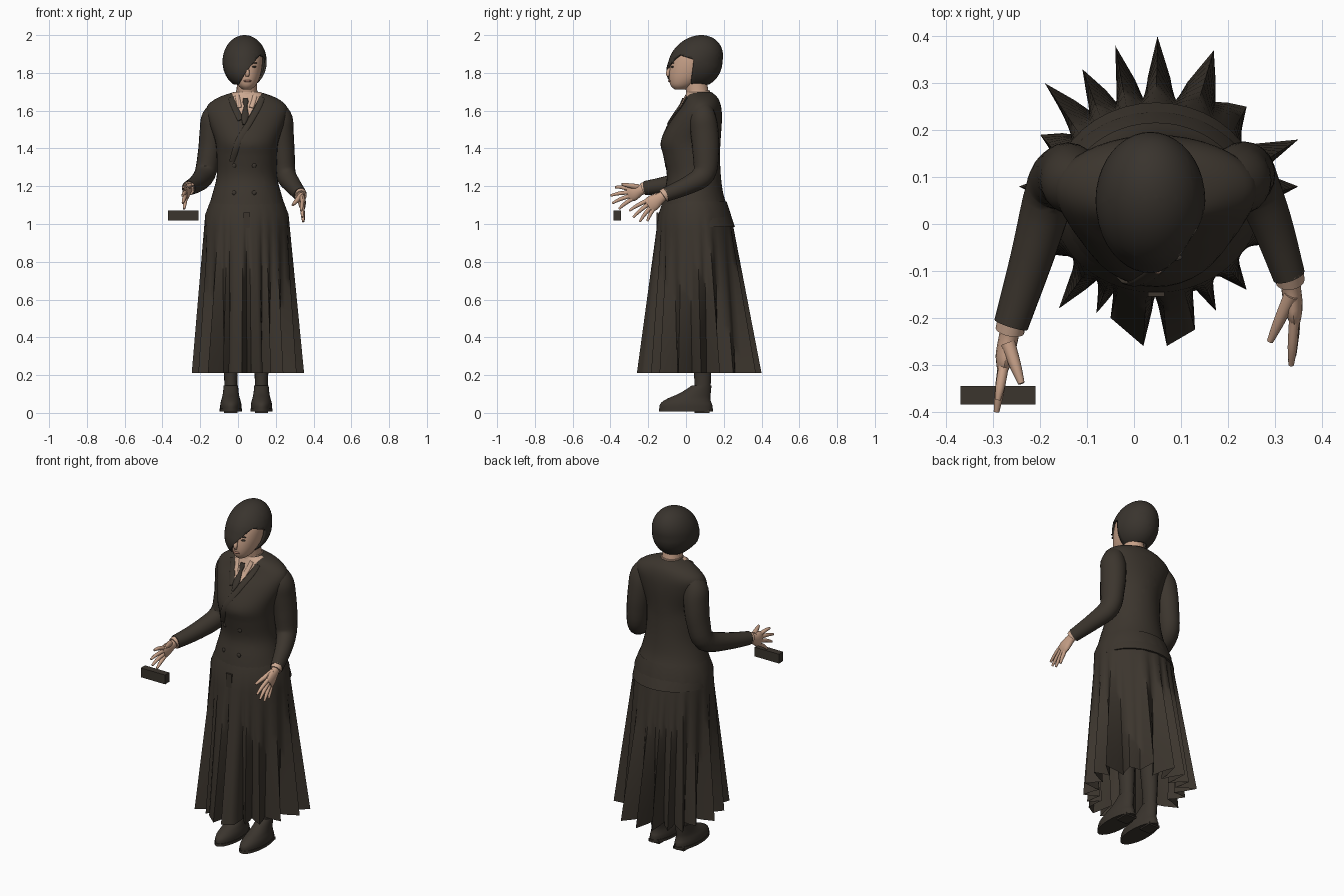
import bpy, bmesh, math
from mathutils import Vector
from mathutils.bvhtree import BVHTree

if "Cube" in bpy.data.objects:
    bpy.data.objects.remove(bpy.data.objects["Cube"])


def material(name, rgb):
    mat = bpy.data.materials.new(name)
    mat.use_nodes = True
    mat.diffuse_color = (*rgb, 1)
    mat.node_tree.nodes["Principled BSDF"].inputs["Base Color"].default_value = (*rgb, 1)
    return mat


cloth = material("dark_cloth", (0.045, 0.036, 0.027))
dark_hair = material("dark_hair", (0.041, 0.034, 0.027))
leather = material("dark_leather", (0.043, 0.035, 0.027))
skin = material("skin", (0.58, 0.36, 0.25))
linen = material("shirt_linen", (0.60, 0.39, 0.28))
lip = material("lips", (0.36, 0.18, 0.13))

MID = 0.047  # the body's own centre line


def finish(name, bm, mats, angle=40):
    bmesh.ops.recalc_face_normals(bm, faces=bm.faces)
    mesh = bpy.data.meshes.new(name)
    bm.to_mesh(mesh)
    bm.free()
    ob = bpy.data.objects.new(name, mesh)
    bpy.context.collection.objects.link(ob)
    for mat in mats:
        mesh.materials.append(mat)
    bpy.ops.object.select_all(action='DESELECT')
    ob.select_set(True)
    bpy.context.view_layer.objects.active = ob
    bpy.ops.object.shade_smooth_by_angle(angle=math.radians(angle))
    return ob


def spline(rows, steps):
    """Smooth rows of numbers with a Catmull-Rom curve."""
    ends = [rows[0], *rows, rows[-1]]
    out = []
    for i in range(len(rows) - 1):
        for j in range(steps):
            t = j / steps
            out.append([0.5 * (2 * b + (c - a) * t + (2 * a - 5 * b + 4 * c - d) * t * t
                               + (3 * b - a - 3 * c + d) * t ** 3)
                        for a, b, c, d in zip(*ends[i:i + 4])])
    return out + [list(rows[-1])]


def bridge(bm, loops, caps=True):
    for low, high in zip(loops, loops[1:]):
        for i in range(len(low)):
            k = (i + 1) % len(low)
            bm.faces.new((low[i], low[k], high[k], high[i]))
    if caps:
        bm.faces.new(loops[0])
        bm.faces.new(loops[-1])


def sweep_mesh(rows, sides=16, flat=False, steps=4):
    """Elliptical rings (x, y, z, half width, half depth) along a path."""
    rows = spline(rows, steps)
    bm = bmesh.new()
    loops = []
    for i, (x, y, z, a, b) in enumerate(rows):
        u, v = Vector((1, 0, 0)), Vector((0, 1, 0))
        if not flat:
            before, after = rows[max(i - 1, 0)], rows[min(i + 1, len(rows) - 1)]
            t = (Vector(after[:3]) - Vector(before[:3])).normalized()
            u = (u - t * t.x).normalized()
            v = t.cross(u)
        angles = [math.tau * k / sides for k in range(sides)]
        loops.append([bm.verts.new(Vector((x, y, z)) + u * a * math.cos(w) + v * b * math.sin(w))
                      for w in angles])
    bridge(bm, loops)
    return bm


def sweep(name, rows, mat, **options):
    return finish(name, sweep_mesh(rows, **options), [mat])


def place(name, bm, centre, size, mat):
    bmesh.ops.scale(bm, vec=size, verts=bm.verts)
    bmesh.ops.translate(bm, vec=centre, verts=bm.verts)
    return finish(name, bm, [mat])


def blob(name, centre, size, mat):
    bm = bmesh.new()
    bmesh.ops.create_uvsphere(bm, u_segments=16, v_segments=10, radius=1)
    return place(name, bm, centre, size, mat)


def block(name, centre, size, mat):
    bm = bmesh.new()
    bmesh.ops.create_cube(bm, size=1)
    return place(name, bm, centre, size, mat)


def cut(bm, co, no):
    bmesh.ops.bisect_plane(bm, geom=bm.verts[:] + bm.edges[:] + bm.faces[:], plane_co=co, plane_no=no)


def cut_line(bm, p, q):
    """Cut along a line in the front plane; return a test for its +x side."""
    no = Vector((q[1] - p[1], 0, p[0] - q[0]))
    co = Vector((p[0], 0, p[1]))
    cut(bm, co, no)
    return lambda point: (point - co).dot(no) > 0


# Jacket body: centre y, half width and half depth by height; the hem tucks in at the front only
body = [(1.70, .068, .065, .065), (1.668, .08, .155, .088), (1.62, .078, .212, .108),
        (1.55, .056, .205, .134), (1.44, .025, .168, .158), (1.36, .03, .16, .15),
        (1.25, .042, .16, .143), (1.15, .04, .185, .16), (1.05, .05, .214, .187), (.985, .062, .222, .197)]
bm = sweep_mesh([(MID, y, z, a, b) for z, y, a, b in body], sides=40, flat=True)
right_of = cut_line(bm, (.03, 1.525), (-.035, 1.70))
left_of = cut_line(bm, (.03, 1.525), (.13, 1.70))
for f in bm.faces:
    c = f.calc_center_median()
    f.material_index = int(c.y < .06 and c.z > 1.525 and right_of(c) and not left_of(c))
jacket = finish("jacket", bm, [cloth, linen])
tree = BVHTree.FromPolygons([v.co for v in jacket.data.vertices], [p.vertices for p in jacket.data.polygons])


def front(x, z):
    return tree.ray_cast(Vector((x, -1, z)), Vector((0, 1, 0)))[0].y


# Lapels, collar points and buttons lie on the jacket front
strips = {"left_lapel": (cloth, .017, [(.125, 1.67), (.107, 1.62), (.062, 1.54), (0, 1.43), (-.03, 1.33)]),
          "right_lapel": (cloth, .017, [(-.035, 1.67), (-.018, 1.62), (.015, 1.55)]),
          "left_collar_point": (linen, .012, [(.09, 1.68), (.082, 1.65), (.07, 1.615)]),
          "right_collar_point": (linen, .012, [(-.004, 1.68), (.002, 1.65), (.008, 1.615)])}
for name, (mat, width, path) in strips.items():
    sweep(name, [(x, front(x, z), z, width, .006) for x, z in path], mat)
for x in (-.02, .085):
    for z in (1.165, 1.31):
        blob("button", (x, front(x, z), z), (.012, .006, .012), leather)

# Necktie
sweep("necktie", [(x, front(x, z) - .003, z, width, .008) for x, z, width in
                  [(.04, 1.665, .012), (.04, 1.645, .015), (.04, 1.622, .009),
                   (.037, 1.57, .019), (.03, 1.525, .006)]], leather)

# Pleated skirt: outer fold tips at the hem, each with the depth of the fold after it
tips = [(.35, .08, .7), (.35, .18, .65), (.24, .25, .8), (.17, .37, .6), (.05, .40, .6),
        (-.04, .38, .65), (-.11, .33, .7), (-.19, .30, .7), (-.20, .19, .7), (-.245, .08, .65),
        (-.21, -.06, .7), (-.16, -.18, .7), (-.08, -.19, .8), (-.05, -.20, 1), (.02, -.26, .6),
        (.07, -.26, 1), (.13, -.225, .7), (.175, -.185, .7), (.24, -.14, .7), (.31, -.04, .7)]
hub = Vector((.05, .06))
hem = []
for (x, y, depth), after in zip(tips, tips[1:] + tips[:1]):
    here, after = Vector((x, y)), Vector(after[:2])
    hem += [(here, 1), (here.lerp(after, .3), .4 + .6 * depth),
            (here.lerp(after, .5), depth), (here.lerp(after, .7), .4 + .6 * depth)]


def waist(p, scale):
    w = math.atan2(p.y - hub.y, p.x - hub.x)
    return Vector((MID + .221 * scale * math.cos(w), .046 + .192 * scale * math.sin(w)))


bm = bmesh.new()
loops = [[bm.verts.new((*waist(p, .88), 1.12)) for p, depth in hem]]
for step in range(11):
    t = step / 10
    ring = []
    for p, depth in hem:
        q = hub + (waist(p, 1).lerp(p, t) - hub) * (1 - (1 - depth) * t ** 1.1)
        ring.append(bm.verts.new((q.x, q.y, 1.05 - .84 * t)))
    loops.append(ring)
bridge(bm, loops, caps=False)
finish("pleated_skirt", bm, [cloth], angle=70)
block("front_tab", (MID, -.15, 1.02), (.035, .01, .08), cloth)

# Sleeves, sloping out from under the shoulder line
sleeves = {
    "left": [(.185, .085, 1.64, .02, .03), (.203, .086, 1.615, .045, .052), (.222, .09, 1.56, .066, .07),
             (.227, .098, 1.49, .067, .074), (.238, .105, 1.38, .062, .07), (.252, .095, 1.265, .054, .060),
             (.29, .01, 1.205, .045, .048), (.33, -.11, 1.155, .035, .038)],
    "right": [(-.091, .085, 1.64, .02, .03), (-.109, .086, 1.615, .045, .052), (-.128, .09, 1.56, .066, .07),
              (-.136, .098, 1.49, .067, .074), (-.15, .1, 1.38, .062, .07), (-.175, .075, 1.265, .056, .060),
              (-.217, -.07, 1.215, .046, .048), (-.262, -.215, 1.19, .037, .038)]}
for side, rows in sleeves.items():
    sweep(side + "_sleeve", rows, cloth, sides=20)


def hand(side, wrist, knuckles, fingertips, thumb_tip):
    """Cuff, palm, four spread fingers and a thumb; the palm faces inward."""
    w, k = Vector(wrist), Vector(knuckles)
    along = (k - w).normalized()
    across = along.cross(Vector((1, 0, 0))).normalized()
    sweep(side + "_cuff", [(*(w - along * .02), .031, .034), (*(w + along * .008), .031, .034)], linen)
    sweep(side + "_palm", [(*(w - along * .02), .022, .026), (*(w + along * .02), .021, .028),
                           (*w.lerp(k, .7), .020, .042), (*k, .013, .037)], skin)
    for i, tip in enumerate(fingertips):
        base = k - along * .015 + across * (.027 - .018 * i)
        tip = Vector(tip)
        middle = base.lerp(tip, .6) + Vector((0, 0, .004))
        sweep(side + "_finger", [(*base, .011, .012), (*middle, .010, .010), (*tip, .006, .006)], skin, sides=10)
    base, tip = w + along * .03 + across * .02, Vector(thumb_tip)
    sweep(side + "_thumb", [(*base, .016, .016), (*base.lerp(tip, .6), .012, .012), (*tip, .007, .007)],
          skin, sides=10)


# Fingers run from the upper one to the lower one
hand("left", (.332, -.115, 1.153), (.343, -.20, 1.095),
     [(.335, -.30, 1.07), (.34, -.28, 1.035), (.345, -.245, 1.012), (.347, -.205, 1.015)], (.29, -.25, 1.10))
hand("right", (-.263, -.22, 1.188), (-.28, -.305, 1.155),
     [(-.29, -.375, 1.195), (-.293, -.40, 1.15), (-.292, -.39, 1.11), (-.285, -.355, 1.08)], (-.24, -.34, 1.21))
block("handheld_box", (-.29, -.365, 1.045), (.16, .04, .055), leather)

# Neck, shirt collar and head
sweep("neck", [(MID, .075, 1.62, .06, .065), (MID, .062, 1.69, .055, .06), (MID, .045, 1.78, .052, .06)], skin,
      flat=True, sides=24)
sweep("shirt_collar", [(MID, .066, 1.655, .07, .07), (MID, .064, 1.69, .06, .065), (MID, .064, 1.706, .057, .062)],
      linen, flat=True, sides=24)
skull = [(1.712, -.03, .022, .03), (1.735, -.018, .048, .064), (1.78, .01, .070, .10), (1.84, .03, .082, .113),
         (1.90, .045, .082, .105), (1.95, .055, .06, .075)]
sweep("head", [(MID, y, z, a, b) for z, y, a, b in skull], skin, flat=True, sides=28)
sweep("nose", [(.05, -.080, 1.838, .007, .006), (.05, -.096, 1.80, .011, .011), (.05, -.093, 1.782, .009, .006)],
      skin, sides=10)
blob("mouth", (.05, -.088, 1.757), (.022, .008, .006), lip)
blob("left_eye", (.083, -.071, 1.832), (.015, .008, .005), dark_hair)
blob("left_eyebrow", (.083, -.071, 1.852), (.020, .008, .003), dark_hair)

# Bobbed hair, fuller at the upper back, with a fringe swept over the right side of the face
bm = bmesh.new()
bmesh.ops.create_uvsphere(bm, u_segments=40, v_segments=28, radius=1)
bmesh.ops.scale(bm, vec=(.117, .143, .14), verts=bm.verts)
bmesh.ops.translate(bm, vec=(.035, .05, 1.86), verts=bm.verts)
for v in bm.verts:
    if v.co.z > 1.86:
        v.co.y += .22 * (v.co.z - 1.86)
    elif v.co.y < .05:
        v.co.y -= .42 * (1.86 - v.co.z) * min(1, (.05 - v.co.y) / .05)
low_edge = cut_line(bm, (0, 1.73), (.045, 1.81))
high_edge = cut_line(bm, (.045, 1.81), (.14, 1.92))
cut(bm, (0, .025, 1.74), (0, 1, -.12))
cut(bm, (0, 0, 1.885), (0, .35, 1))
cut(bm, (0, 0, 1.738), (0, 0, 1))
gone = []
for f in bm.faces:
    c = f.calc_center_median()
    in_face = c.y < .025 + .12 * (c.z - 1.74) and c.z + .35 * c.y < 1.885
    if c.z < 1.738 or (in_face and low_edge(c) and high_edge(c)):
        gone.append(f)
bmesh.ops.delete(bm, geom=gone, context='FACES')
hair = finish("bobbed_hair", bm, [dark_hair])
thick = hair.modifiers.new("thickness", 'SOLIDIFY')
thick.thickness = .012
thick.offset = -1

# Legs and shoes; the shoes are stacked from sole to ankle
shoe = [(.02, 0, .056, .141), (.042, 0, .056, .139), (.06, .004, .053, .128), (.08, .02, .047, .109),
        (.105, .05, .042, .081), (.145, .083, .038, .052)]
for side, x in (("right", -.038), ("left", .124)):
    sweep(side + "_leg", [(x, .085, .1, .034, .042), (x, .088, .2, .036, .045), (x, .08, .4, .05, .055),
                          (x, .06, .7, .065, .07)], leather, flat=True)
    sweep(side + "_shoe", [(x, y, z, a, b) for z, y, a, b in shoe], leather, flat=True, sides=24)
    sweep(side + "_sole", [(x, 0, z, .059, .144) for z in (.008, .024)], leather, flat=True, sides=24)
    block(side + "_heel", (x, .085, .008), (.07, .08, .016), leather)
